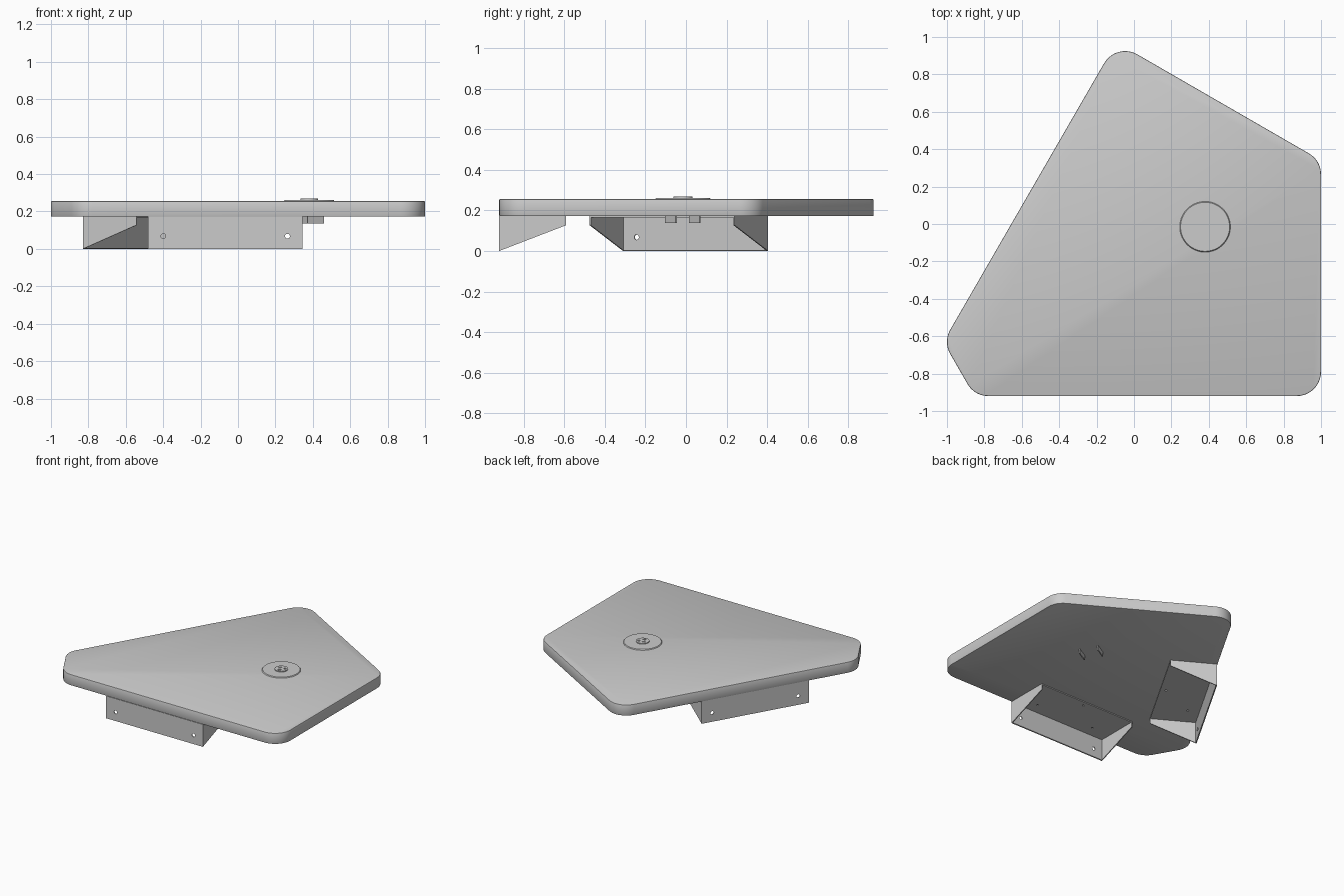
import bpy, bmesh
from math import radians, tan, pi, cos, sin
from mathutils import Vector, Matrix

if "Cube" in bpy.data.objects:
    bpy.data.objects.remove(bpy.data.objects["Cube"])

BOARD_Z, TOP_Z = 0.172, 0.256


def new_object(name, bm, matrix=Matrix()):
    bmesh.ops.recalc_face_normals(bm, faces=bm.faces)
    mesh = bpy.data.meshes.new(name)
    bm.to_mesh(mesh)
    bm.free()
    ob = bpy.data.objects.new(name, mesh)
    bpy.context.collection.objects.link(ob)
    ob.matrix_world = matrix
    return ob


def prism(name, points, offset, matrix=Matrix()):
    bm = bmesh.new()
    face = bm.faces.new([bm.verts.new(p) for p in points])
    ext = bmesh.ops.extrude_face_region(bm, geom=[face])
    verts = [g for g in ext["geom"] if isinstance(g, bmesh.types.BMVert)]
    bmesh.ops.translate(bm, verts=verts, vec=offset)
    return new_object(name, bm, matrix)


def box(name, lo, hi, matrix=Matrix()):
    (a, b, c), (d, e, f) = lo, hi
    return prism(name, [(a, b, c), (d, b, c), (d, e, c), (a, e, c)], (0, 0, f - c), matrix)


def cylinder(name, r1, r2, depth, matrix, segments=48):
    bm = bmesh.new()
    bmesh.ops.create_cone(bm, cap_ends=True, segments=segments,
                          radius1=r1, radius2=r2, depth=depth)
    return new_object(name, bm, matrix)


def cut(ob, cutters):
    for c in cutters:
        m = ob.modifiers.new("cut", "BOOLEAN")
        m.operation, m.solver, m.object = "DIFFERENCE", "EXACT", c
    bake(ob)
    for c in cutters:
        bpy.data.objects.remove(c)


def bake(ob):
    bpy.context.view_layer.update()
    dg = bpy.context.evaluated_depsgraph_get()
    mesh = bpy.data.meshes.new_from_object(ob.evaluated_get(dg))
    ob.modifiers.clear()
    ob.data = mesh


def smooth(ob):
    bpy.ops.object.select_all(action="DESELECT")
    ob.select_set(True)
    bpy.context.view_layer.objects.active = ob
    bpy.ops.object.shade_smooth_by_angle(angle=radians(30))


def rounded(corners, r, steps=10):
    out = []
    for i, p in enumerate(corners):
        p = Vector(p)
        a = (Vector(corners[i - 1]) - p).normalized()
        b = (Vector(corners[(i + 1) % len(corners)]) - p).normalized()
        half = a.angle(b) / 2
        start = p + a * r / tan(half)
        center = p + (a + b).normalized() * r / sin(half)
        sweep = pi - 2 * half
        for k in range(steps + 1):
            v = start - center
            v.rotate(Matrix.Rotation(sweep * k / steps, 2))
            out.append((*(center + v), BOARD_Z))
    return out


# Five-sided desktop with rounded corners, listed counter-clockwise
corners = [(1, -0.92), (1, 0.34), (-0.095, 0.972), (-1.02, -0.63), (-0.853, -0.92)]
top = prism("desktop", rounded(corners, 0.13), (0, 0, TOP_Z - BOARD_Z))
bev = top.modifiers.new("edge", "BEVEL")
bev.width, bev.segments, bev.angle_limit = 0.005, 2, radians(40)
bake(top)
smooth(top)


# Wall brackets: back plate, top flange and two tapered end gussets
def bracket(name, x, y, turn):
    place = Matrix.Translation((x, y, 0)) @ Matrix.Rotation(radians(turn), 4, "Z")
    h, t, depth = 0.4125, 0.007, 0.33
    profile = [(-h, 0, 0), (-h, depth, 0.127), (-h, depth, BOARD_Z), (-h, 0, BOARD_Z)]
    ob = prism(name, profile, (2 * h, 0, 0), place)
    cutters = [box("cavity", (t - h, t, -0.1), (h - t, depth + 0.1, BOARD_Z - t), place)]
    for sx in (-0.332, 0.332):
        m = place @ Matrix.Translation((sx, 0, 0.068)) @ Matrix.Rotation(pi / 2, 4, "X")
        cutters.append(cylinder("wall_hole", 0.013, 0.013, 0.06, m, 24))
    for sx, sy in ((-0.25, 0.09), (0.25, 0.09), (0, 0.29)):
        m = place @ Matrix.Translation((sx, sy, BOARD_Z))
        cutters.append(cylinder("screw_hole", 0.008, 0.008, 0.06, m, 16))
    cut(ob, cutters)


bracket("front_bracket", -0.0675, -0.92, 0)
bracket("left_bracket", -0.6235, 0.0475, -120)

# Power socket set in the desktop, turned 30 degrees
place = Matrix.Translation((0.38, -0.015, 0)) @ Matrix.Rotation(radians(30), 4, "Z")


def at_z(z):
    return place @ Matrix.Translation((0, 0, z))


flange = cylinder("socket_flange", 0.137, 0.131, 0.008, at_z(0.258), 64)
smooth(flange)
face = cylinder("socket_face", 0.047, 0.047, 0.014, at_z(0.261))
slots = [box("slot", (-0.023, s * 0.019 - 0.005, 0.262), (0.003, s * 0.019 + 0.005, 0.3), place)
         for s in (-1, 1)]
slots.append(cylinder("ground_hole", 0.009, 0.009, 0.04,
                      place @ Matrix.Translation((0.026, 0, 0.282)), 20))
cut(face, slots)
smooth(face)

# Retaining clips under the socket
for s, name in ((-1, "front_clip"), (1, "rear_clip")):
    box(name, (-0.05, s * 0.068 - 0.004, 0.137), (0.05, s * 0.068 + 0.004, 0.18), place)
